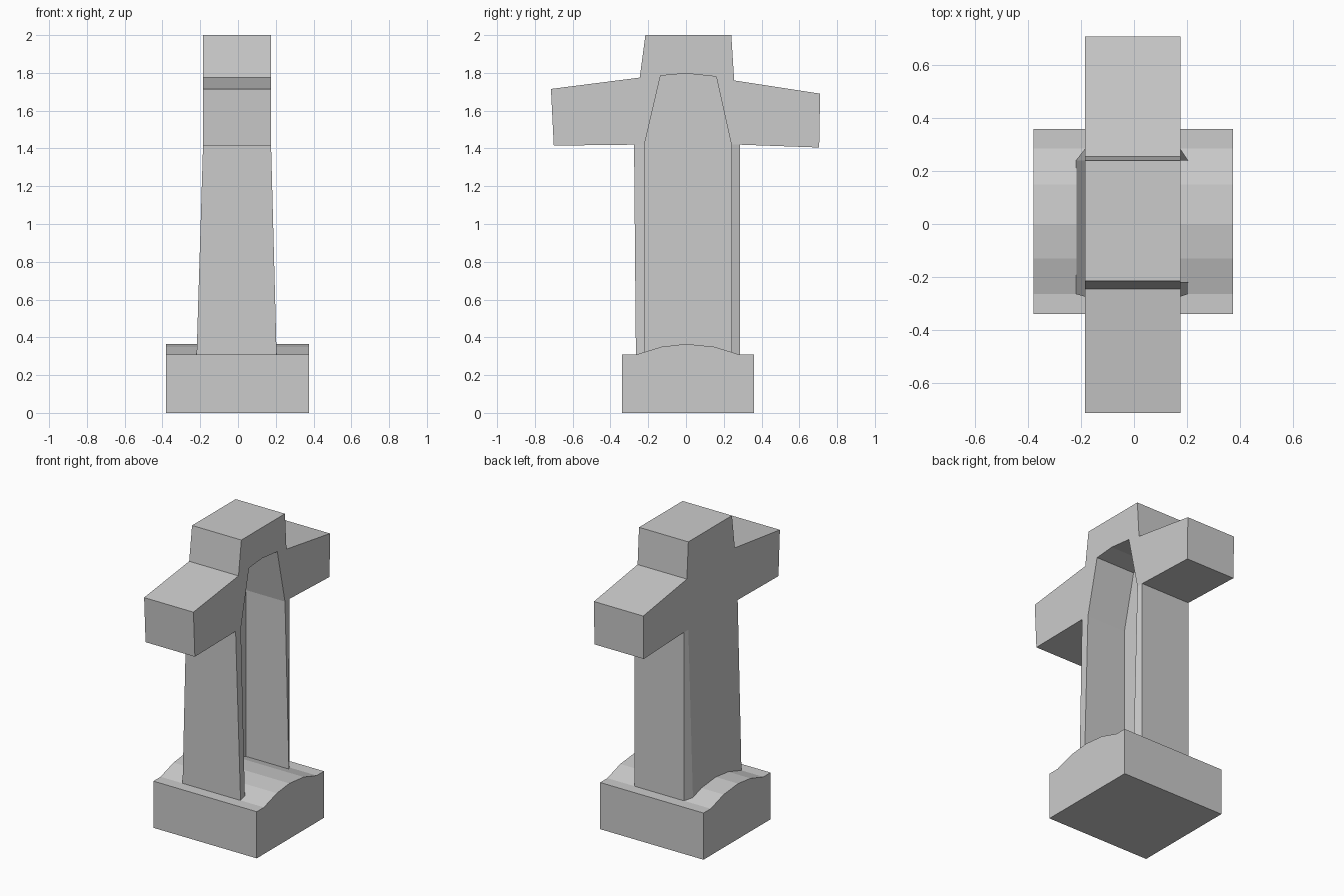
import bpy, bmesh

if "Cube" in bpy.data.objects:
    bpy.data.objects.remove(bpy.data.objects["Cube"])

# Outlines as (y, z), running from the left foot round to the right foot
OUTER = [(-.265, .28), (-.275, 1.42), (-.70, 1.415), (-.715, 1.715),
         (-.245, 1.775), (-.215, 2.0), (.24, 2.0), (.255, 1.76),
         (.71, 1.69), (.705, 1.405), (.285, 1.42), (.285, .28)]
NICHE = [(-.22, .28), (-.22, 1.42), (-.135, 1.785), (0, 1.797),
         (.16, 1.78), (.24, 1.42), (.24, .28)]
BASE = [(-.34, 0), (-.34, .308), (-.265, .308), (-.13, .35), (0, .365),
        (.15, .35), (.285, .308), (.36, .308), (.36, 0)]


def ring(bm, pts, x, foot_x=None):
    """Vertices of an outline at x; feet left of y = 0.25 flare out to foot_x."""
    return [bm.verts.new((foot_x if foot_x is not None and z < 1 and y < .25 else x, y, z))
            for y, z in pts]


def bridge(bm, a, b, closed=False):
    n = len(a)
    for i in range(n if closed else n - 1):
        j = (i + 1) % n
        bm.faces.new((a[i], a[j], b[j], b[i]))


def finish(bm, name):
    bmesh.ops.recalc_face_normals(bm, faces=bm.faces)
    me = bpy.data.meshes.new(name)
    bm.to_mesh(me)
    bm.free()
    ob = bpy.data.objects.new(name, me)
    bpy.context.collection.objects.link(ob)
    return ob


# Plinth with an arched top
bm = bmesh.new()
left, right = ring(bm, BASE, -.38), ring(bm, BASE, .375)
bridge(bm, left, right, closed=True)
bm.faces.new(left)
bm.faces.new(right)
finish(bm, "plinth")

# Cross-shaped pillar with flared feet and a tall niche on the +x side
bm = bmesh.new()
front = ring(bm, OUTER, .175, .205)
back = ring(bm, OUTER, -.185, -.22)
rim = ring(bm, NICHE, .175, .205)
deep = ring(bm, NICHE, -.11)
seam = ring(bm, [NICHE[i] for i in (0, 1, 5, 6)], -.185, -.22)

# Outer sides, niche walls and niche back
bridge(bm, front, back)
bridge(bm, rim, deep)
bm.faces.new(deep)

# Open face: head with arch notch, then two legs
bm.faces.new(front[1:11] + rim[1:6][::-1])
bm.faces.new((front[0], front[1], rim[1], rim[0]))
bm.faces.new((front[10], front[11], rim[6], rim[5]))

# Closed face: head, then the flared shaft
bm.faces.new(back[1:11] + [seam[2], seam[1]])
bm.faces.new((back[0], back[1], seam[1], seam[0]))
bm.faces.new((seam[0], seam[1], seam[2], seam[3]))
bm.faces.new((seam[3], seam[2], back[10], back[11]))
finish(bm, "cross_pillar")
